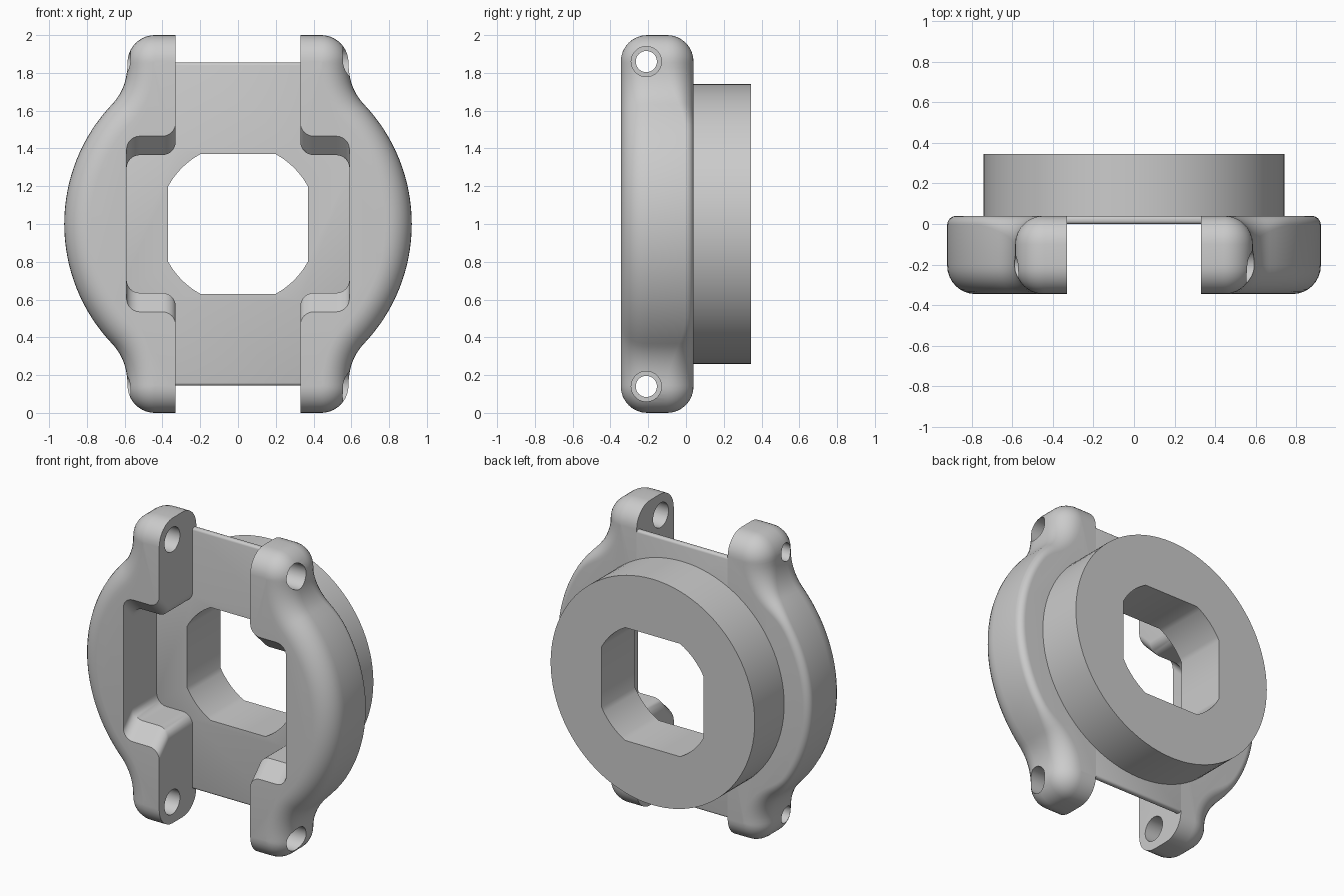
import bpy, bmesh
from math import sin, cos, pi, acos, radians
from mathutils import Vector, Matrix

if "Cube" in bpy.data.objects:
    bpy.data.objects.remove(bpy.data.objects["Cube"])

FRONT, SHELF, REAR, BACK = -0.345, 0.0, 0.04, 0.345
MID_Z = 1.0


def new_object(name, bm):
    bmesh.ops.recalc_face_normals(bm, faces=bm.faces)
    mesh = bpy.data.meshes.new(name)
    bm.to_mesh(mesh)
    bm.free()
    obj = bpy.data.objects.new(name, mesh)
    bpy.context.collection.objects.link(obj)
    return obj


def activate(obj):
    bpy.ops.object.select_all(action='DESELECT')
    obj.select_set(True)
    bpy.context.view_layer.objects.active = obj


def loft(name, loops):
    """Skin a stack of equal-length closed loops and cap both ends."""
    bm = bmesh.new()
    rings = [[bm.verts.new(p) for p in loop] for loop in loops]
    n = len(rings[0])
    for a, b in zip(rings, rings[1:]):
        for i in range(n):
            j = (i + 1) % n
            bm.faces.new((a[i], a[j], b[j], b[i]))
    bm.faces.new(rings[0])
    bm.faces.new(rings[-1])
    return new_object(name, bm)


def prism(name, outline, y0, y1):
    return loft(name, [[(x, y, z) for x, z in outline] for y in (y0, y1)])


def rod(name, radius, x0, x1, y, z):
    bm = bmesh.new()
    place = Matrix.Translation(((x0 + x1) / 2, y, z)) @ Matrix.Rotation(pi / 2, 4, 'Y')
    bmesh.ops.create_cone(bm, cap_ends=True, segments=40, radius1=radius,
                          radius2=radius, depth=abs(x1 - x0), matrix=place)
    return new_object(name, bm)


def cut(obj, cutters):
    for cutter in cutters:
        cutter.hide_render = True
        activate(obj)
        mod = obj.modifiers.new("cut", 'BOOLEAN')
        mod.operation, mod.solver, mod.object = 'DIFFERENCE', 'EXACT', cutter
        bpy.ops.object.modifier_apply(modifier=mod.name)


def finish(obj):
    activate(obj)
    bpy.ops.object.shade_smooth_by_angle(angle=radians(32))


def discard(cutters):
    for cutter in cutters:
        bpy.data.objects.remove(cutter)


def arc(cx, cz, r, a0, a1, n):
    angles = [radians(a0 + (a1 - a0) * i / n) for i in range(n + 1)]
    return [Vector((cx + r * cos(a), cz + r * sin(a))) for a in angles]


def smoothstep(a, b, t):
    t = min(max((t - a) / (b - a), 0), 1)
    return t * t * (3 - 2 * t)


# Rail outline, heights measured from the middle
bow = arc(0, 0, 0.92, 0, 43.5, 16)
ear = arc(0.44, 0.855, 0.145, 0, 90, 10)
start, bend, end = bow[-1], Vector((0.585, 0.719)), ear[0]
neck = [start * (1 - t)**2 + bend * 2 * t * (1 - t) + end * t * t
        for t in [i / 10 for i in range(1, 10)]]
upper = bow + neck + ear + [Vector((0.33, 1.0))]
outer = [Vector((p.x, -p.y)) for p in reversed(upper[1:])] + upper
block = arc(0.40, 0.435, 0.07, 180, 270, 6) + arc(0.52, 0.295, 0.07, 90, 0, 6)
inner = block + [Vector((p.x, -p.y)) for p in reversed(block)]

# Outward directions along the outer edge
normals = []
for i, p in enumerate(outer):
    if i in (0, len(outer) - 1):
        normals.append(Vector((0, 1 if i else -1)))
        continue
    t = (p - outer[i - 1]).normalized() + (outer[i + 1] - p).normalized()
    normals.append(Vector((t.y, -t.x)).normalized())


def rail_loop(side, step, front):
    """One layer of the rail: rounded outer edge, chamfered block ends."""
    a = step * pi / 2
    loop = []
    for p, n in zip(outer, normals):
        r = 0.14 if front else 0.045 + 0.095 * smoothstep(0.5, 0.85, abs(p.y))
        q = p - n * r * (1 - cos(a))
        y = FRONT + r * (1 - sin(a)) if front else REAR - r * (1 - sin(a))
        loop.append((side * q.x, y, MID_Z + q.y))
    for p in inner:
        shift = 0.1 * step if front else 0
        y = FRONT + 0.1 * (1 - step) if front else REAR - 0.045 * (1 - step)
        h = p.y + (shift if p.y > 0 else -shift)
        loop.append((side * p.x, y, MID_Z + h))
    return loop


STEPS = 8
for side, name in ((1, "left_rail"), (-1, "right_rail")):
    layers = [rail_loop(side, 1 - i / STEPS, False) for i in range(STEPS + 1)]
    layers += [rail_loop(side, i / STEPS, True) for i in range(STEPS + 1)]
    rail = loft(name, layers)

    # Pin holes through the ears: wide on one side, stepped on the other
    pins = []
    for z in (0.14, 1.86):
        if side > 0:
            pins.append(rod("pin_cutter", 0.08, 0.2, 0.8, -0.21, z))
        else:
            pins.append(rod("pin_cutter", 0.056, -0.8, -0.2, -0.21, z))
            pins.append(rod("pin_cutter", 0.08, -0.46, -0.2, -0.21, z))
    cut(rail, pins)
    discard(pins)
    finish(rail)

# Octagonal opening: a square with its corners trimmed by a circle
half, trim = 0.37, 0.42
first = acos(half / trim) * 180 / pi
opening = []
for quarter in range(4):
    opening += arc(0, MID_Z, trim, quarter * 90 + first, quarter * 90 + 90 - first, 8)
opening_cutter = prism("opening_cutter", opening, -1, 1)

# Thin cross-shaped plate between the rails
w, wide, top, arm = 0.345, 0.66, 0.855, 0.42
quad = [(wide, -arm), (wide, arm), (w, arm), (w, top)]
plate_outline = [(x, MID_Z + z) for x, z in quad + [(-x, -z) for x, z in quad]]
plate_outline = ([(x, MID_Z + z) for x, z in quad]
                 + [(-x, MID_Z + z) for x, z in reversed(quad)])
plate_outline[4:4] = []
plate_outline = [(w, MID_Z - top), (w, MID_Z - arm)] + plate_outline[:-1] + [
    (-wide, MID_Z - arm), (-w, MID_Z - arm), (-w, MID_Z - top)]
plate = prism("plate", plate_outline, SHELF, REAR)
activate(plate)
bevel = plate.modifiers.new("soft_edge", 'BEVEL')
bevel.width, bevel.segments = 0.015, 3
bpy.ops.object.modifier_apply(modifier=bevel.name)

# Round boss on the back
boss = prism("round_boss", arc(0, MID_Z, 0.74, 0, 356.25, 95), 0.02, BACK)

for part in (plate, boss):
    cut(part, [opening_cutter])
    finish(part)
discard([opening_cutter])
